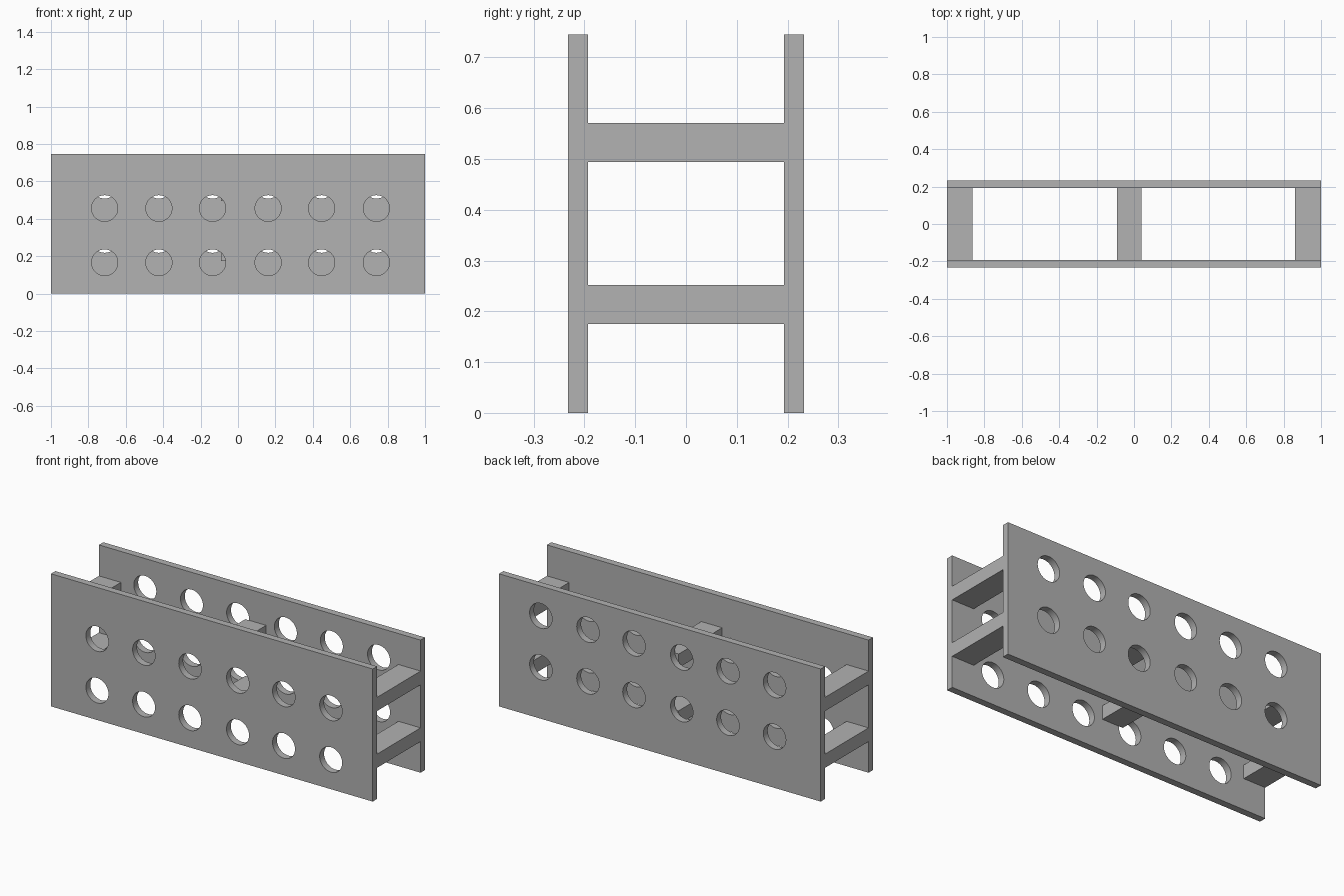
import bpy, bmesh, math
from mathutils import Matrix, Vector

cube = bpy.data.objects.get("Cube")
if cube:
    bpy.data.objects.remove(cube, do_unlink=True)

grey = bpy.data.materials.new("plain_grey")
grey.use_nodes = True
color = (0.445, 0.445, 0.445, 1)
grey.diffuse_color = color
grey.node_tree.nodes["Principled BSDF"].inputs["Base Color"].default_value = color

HEIGHT = 0.745
INNER, OUTER = 0.193, 0.232
HOLE_X = (-0.713, -0.423, -0.136, 0.161, 0.447, 0.74)
HOLE_RADIUS = 0.07


def make_object(name, bm):
    mesh = bpy.data.meshes.new(name)
    bm.to_mesh(mesh)
    bm.free()
    obj = bpy.data.objects.new(name, mesh)
    bpy.context.collection.objects.link(obj)
    mesh.materials.append(grey)
    return obj


def box(name, low, high):
    low, high = Vector(low), Vector(high)
    bm = bmesh.new()
    bmesh.ops.create_cube(bm, size=1, matrix=Matrix.Translation((low + high) / 2)
                          @ Matrix.Diagonal((high - low).to_4d()))
    return make_object(name, bm)


def perforated_plate(name, y_low, y_high, rows):
    plate = box(name, (-1, y_low, 0), (1, y_high, HEIGHT))
    # Two rows of round cutters
    bm = bmesh.new()
    for z in rows:
        for x in HOLE_X:
            place = Matrix.Translation((x, (y_low + y_high) / 2, z))
            bmesh.ops.create_cone(bm, cap_ends=True, segments=48, radius1=HOLE_RADIUS,
                                  radius2=HOLE_RADIUS, depth=0.2,
                                  matrix=place @ Matrix.Rotation(math.pi / 2, 4, "X"))
    cutter = make_object(name + "_cutter", bm)
    cutter.hide_render = True
    cut = plate.modifiers.new("holes", "BOOLEAN")
    cut.operation = "DIFFERENCE"
    cut.solver = "EXACT"
    cut.object = cutter
    # Apply the cut, drop the cutter
    bpy.ops.object.select_all(action="DESELECT")
    plate.select_set(True)
    bpy.context.view_layer.objects.active = plate
    bpy.ops.object.modifier_apply(modifier=cut.name)
    bpy.data.objects.remove(cutter, do_unlink=True)
    bpy.ops.object.shade_smooth_by_angle(angle=math.radians(30))


# Side plates; the back one has its holes higher
perforated_plate("front_plate", -OUTER, -INNER, (0.166, 0.456))
perforated_plate("back_plate", INNER, OUTER, (0.288, 0.578))

# Cross bars in two levels
for level, z_low, z_high in (("lower", 0.175, 0.252), ("upper", 0.494, 0.571)):
    for side, x_low, x_high in (("right", -1, -0.863), ("middle", -0.09, 0.04),
                                ("left", 0.862, 1)):
        box(f"{level}_{side}_crossbar", (x_low, -INNER, z_low), (x_high, INNER, z_high))
